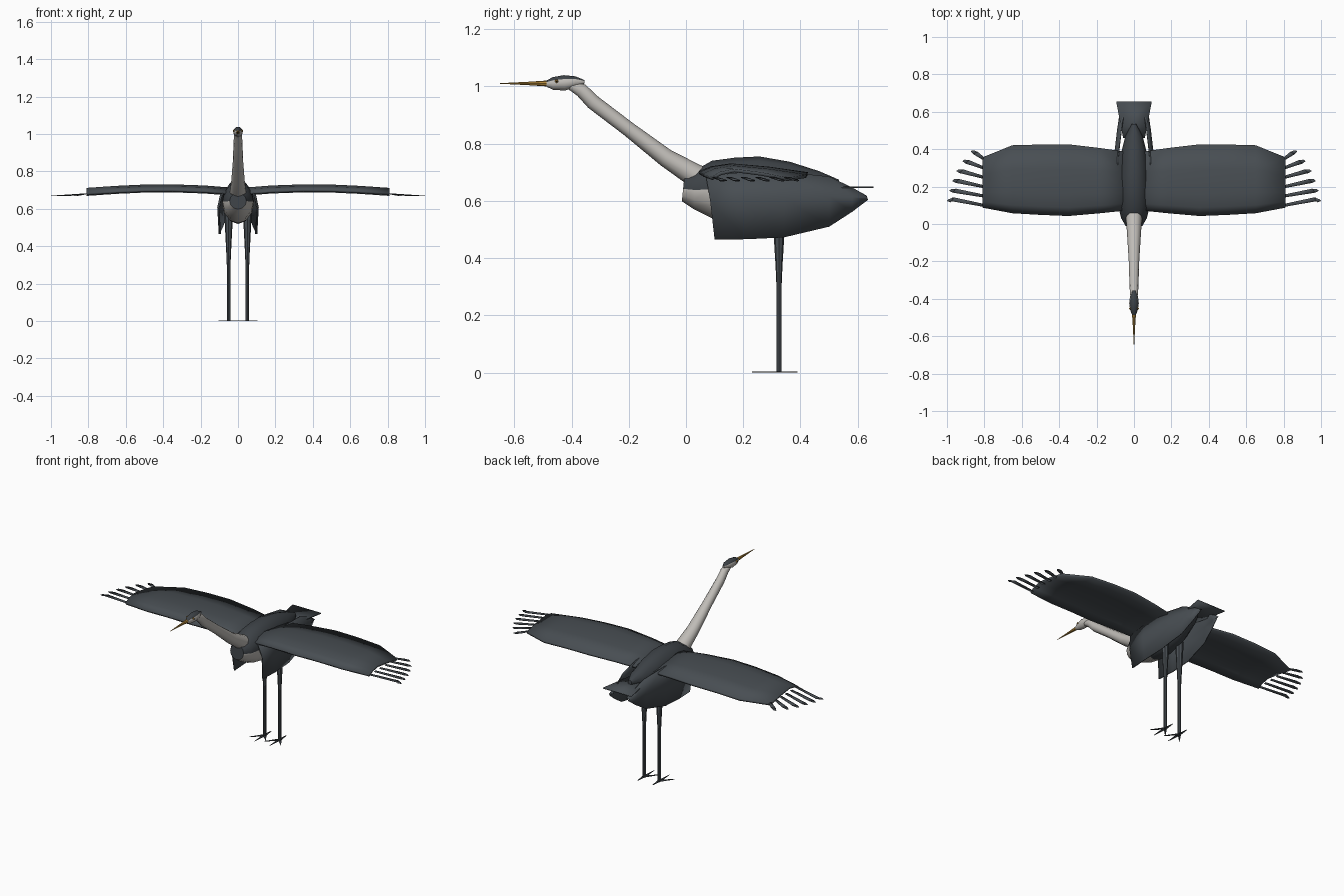
import bpy, bmesh, math
from mathutils import Vector

cube = bpy.data.objects.get("Cube")
if cube:
    bpy.data.objects.remove(cube, do_unlink=True)


def material(name, rgb):
    m = bpy.data.materials.new(name)
    m.use_nodes = True
    m.diffuse_color = (*rgb, 1)
    bsdf = m.node_tree.nodes["Principled BSDF"]
    bsdf.inputs["Base Color"].default_value = (*rgb, 1)
    bsdf.inputs["Roughness"].default_value = 0.8
    return m


SLATE = material("slate feathers", (0.065, 0.076, 0.086))
DARK = material("dark slate", (0.047, 0.055, 0.063))
PALE = material("pale grey", (0.52, 0.50, 0.47))
GOLD = material("beak gold", (0.42, 0.23, 0.04))
BLACK = material("pupil black", (0.01, 0.01, 0.01))


def finish(name, bm, mats, mirror=False, thickness=0, rule=None, angle=40):
    """Turn a bmesh into a shaded object, with optional mirroring and thickness."""
    bmesh.ops.recalc_face_normals(bm, faces=bm.faces)
    if rule:
        for f in bm.faces:
            f.material_index = rule(f.calc_center_median())
    mesh = bpy.data.meshes.new(name)
    bm.to_mesh(mesh)
    bm.free()
    for m in mats:
        mesh.materials.append(m)
    ob = bpy.data.objects.new(name, mesh)
    bpy.context.collection.objects.link(ob)
    bpy.ops.object.select_all(action="DESELECT")
    ob.select_set(True)
    bpy.context.view_layer.objects.active = ob
    bpy.ops.object.shade_smooth_by_angle(angle=math.radians(angle))
    if thickness:
        solid = ob.modifiers.new("thickness", "SOLIDIFY")
        solid.thickness = thickness
        solid.offset = 0
    if mirror:
        ob.modifiers.new("mirror", "MIRROR")
    return ob


def loft(name, stations, mats, x=0, sides=12, **opts):
    """Tube through stations (y, z, half width, half depth), capped at both ends."""
    bm = bmesh.new()
    centres = [Vector((x, s[0], s[1])) for s in stations]
    rings = []
    for i, (c, s) in enumerate(zip(centres, stations)):
        along = centres[min(i + 1, len(centres) - 1)] - centres[max(i - 1, 0)]
        side = Vector((1, 0, 0))
        up = side.cross(along.normalized())
        turns = [2 * math.pi * k / sides for k in range(sides)]
        rings.append([bm.verts.new(c + side * s[2] * math.cos(a) + up * s[3] * math.sin(a))
                      for a in turns])
    for a, b in zip(rings, rings[1:]):
        for k in range(sides):
            n = (k + 1) % sides
            bm.faces.new((a[k], a[n], b[n], b[k]))
    bm.faces.new(rings[0])
    bm.faces.new(rings[-1])
    return finish(name, bm, mats, **opts)


def add_sheet(bm, rows):
    grid = [[bm.verts.new(p) for p in row] for row in rows]
    for a, b in zip(grid, grid[1:]):
        for k in range(len(a) - 1):
            bm.faces.new((a[k], a[k + 1], b[k + 1], b[k]))


def sheet(name, rows, mats, **opts):
    bm = bmesh.new()
    add_sheet(bm, rows)
    return finish(name, bm, mats, **opts)


# Body, with a pale chest below the shoulders
loft("body", [(-0.01, 0.642, 0.045, 0.044), (0.03, 0.638, 0.068, 0.068),
              (0.09, 0.64, 0.083, 0.1), (0.17, 0.637, 0.086, 0.114),
              (0.26, 0.637, 0.083, 0.118), (0.37, 0.643, 0.071, 0.094),
              (0.47, 0.655, 0.046, 0.049), (0.535, 0.66, 0.012, 0.014)],
     [DARK, PALE], rule=lambda c: int(c.z < 0.642 and c.y < 0.2))

# Neck, head with a dark crown, and beak
loft("neck", [(-0.405, 1.006, 0.017, 0.017), (-0.365, 0.986, 0.022, 0.024),
              (-0.325, 0.945, 0.024, 0.026), (-0.2, 0.85, 0.028, 0.026),
              (-0.07, 0.75, 0.036, 0.032), (0.03, 0.689, 0.043, 0.041),
              (0.1, 0.655, 0.044, 0.044)], [PALE])
loft("head", [(-0.487, 1.009, 0.010, 0.011), (-0.465, 1.010, 0.019, 0.022),
              (-0.425, 1.012, 0.026, 0.027), (-0.385, 1.016, 0.021, 0.019),
              (-0.355, 1.016, 0.006, 0.006)],
     [PALE, DARK], rule=lambda c: int(c.z > 1.02))
loft("beak", [(-0.65, 1.010, 0.001, 0.001), (-0.55, 1.010, 0.006, 0.006),
              (-0.475, 1.010, 0.011, 0.011)], [GOLD], sides=8)

# Eyes
for name, x, r, mat in (("eyes", 0.0205, 0.006, GOLD), ("pupils", 0.0245, 0.003, BLACK)):
    bm = bmesh.new()
    bmesh.ops.create_uvsphere(bm, u_segments=8, v_segments=6, radius=r)
    bmesh.ops.translate(bm, vec=(x, -0.452, 1.018), verts=bm.verts)
    finish(name, bm, [mat], mirror=True)

# Spread wings: cambered strips from root to tip (x, front, back, height)
camber = [(0, -0.012), (0.12, 0.006), (0.3, 0.016), (0.65, 0.004), (1, -0.015)]
span = [(0.04, 0.075, 0.385, 0.692), (0.18, 0.06, 0.405, 0.703),
        (0.35, 0.045, 0.425, 0.709), (0.5, 0.051, 0.424, 0.708),
        (0.65, 0.06, 0.42, 0.701), (0.81, 0.09, 0.355, 0.69)]
sheet("spread_wings", [[(x, f + (b - f) * t, z + h) for t, h in camber] for x, f, b, z in span],
      [SLATE], mirror=True, thickness=0.012)

# Fanned feathers at the wing tips
bm = bmesh.new()
for i in range(6):
    t = i / 5
    root = Vector((0.805, 0.1 + 0.25 * t, 0.682))
    tip = Vector((1 - 0.06 * t - 0.07 * t ** 3, 0.13 + 0.265 * t, 0.669))
    along = (tip - root).normalized()
    across = Vector((-along.y, along.x, 0)).normalized()
    add_sheet(bm, [[root - across * 0.008, root + across * 0.008],
                   [tip - across * 0.012 - along * 0.02, tip + across * 0.012 - along * 0.035]
                   if i else [tip - across * 0.004 - along * 0.005, tip + across * 0.018 - along * 0.03],
                   ])
    add_sheet(bm, [[tip - across * 0.012 - along * 0.02, tip + across * 0.012 - along * 0.035],
                   [tip - across * 0.006, tip + across * 0.006 - along * 0.01]])
finish("wing_tip_feathers", bm, [SLATE], mirror=True, thickness=0.003)

# Side feather shells: upper edge, bulging middle and lower edge
shell = [(0.07, 0.685, 0.1, 0.465, 0.094), (0.2, 0.7, 0.21, 0.466, 0.1),
         (0.35, 0.7, 0.34, 0.472, 0.098), (0.5, 0.684, 0.5, 0.51, 0.08),
         (0.58, 0.645, 0.58, 0.562, 0.068), (0.63, 0.616, 0.635, 0.604, 0.058)]
sheet("side_feathers", [[(x - 0.012, yt, zt), (x + 0.008, (yt + yb) / 2, zt * 0.6 + zb * 0.4),
                         (x, yb, zb)] for yt, zt, yb, zb, x in shell],
      [SLATE], mirror=True, thickness=0.006)

# Tail fan
sheet("tail", [[(-0.058, 0.46, 0.65), (0.058, 0.46, 0.65)],
               [(-0.07, 0.52, 0.648), (0.07, 0.52, 0.648)],
               [(-0.095, 0.655, 0.647), (0.095, 0.655, 0.647)]],
      [SLATE], thickness=0.005)

# Legs with feathered thighs
loft("legs", [(0.325, 0.003, 0.010, 0.009), (0.325, 0.3, 0.010, 0.009),
              (0.325, 0.37, 0.013, 0.012), (0.325, 0.47, 0.018, 0.018),
              (0.325, 0.58, 0.024, 0.024)], [SLATE], x=0.05, sides=8, mirror=True)

# Flat pointed toes, three forward and one back
bm = bmesh.new()
for degrees, length in ((-40, 0.085), (0, 0.095), (40, 0.085), (180, 0.065)):
    a = math.radians(degrees)
    ahead = Vector((math.sin(a), -math.cos(a), 0))
    across = Vector((ahead.y, -ahead.x, 0)) * 0.009
    foot = Vector((0.05, 0.325, 0.002))
    bm.faces.new([bm.verts.new(p) for p in (foot + across, foot + ahead * length, foot - across)])
finish("toes", bm, [DARK], mirror=True, thickness=0.004)
